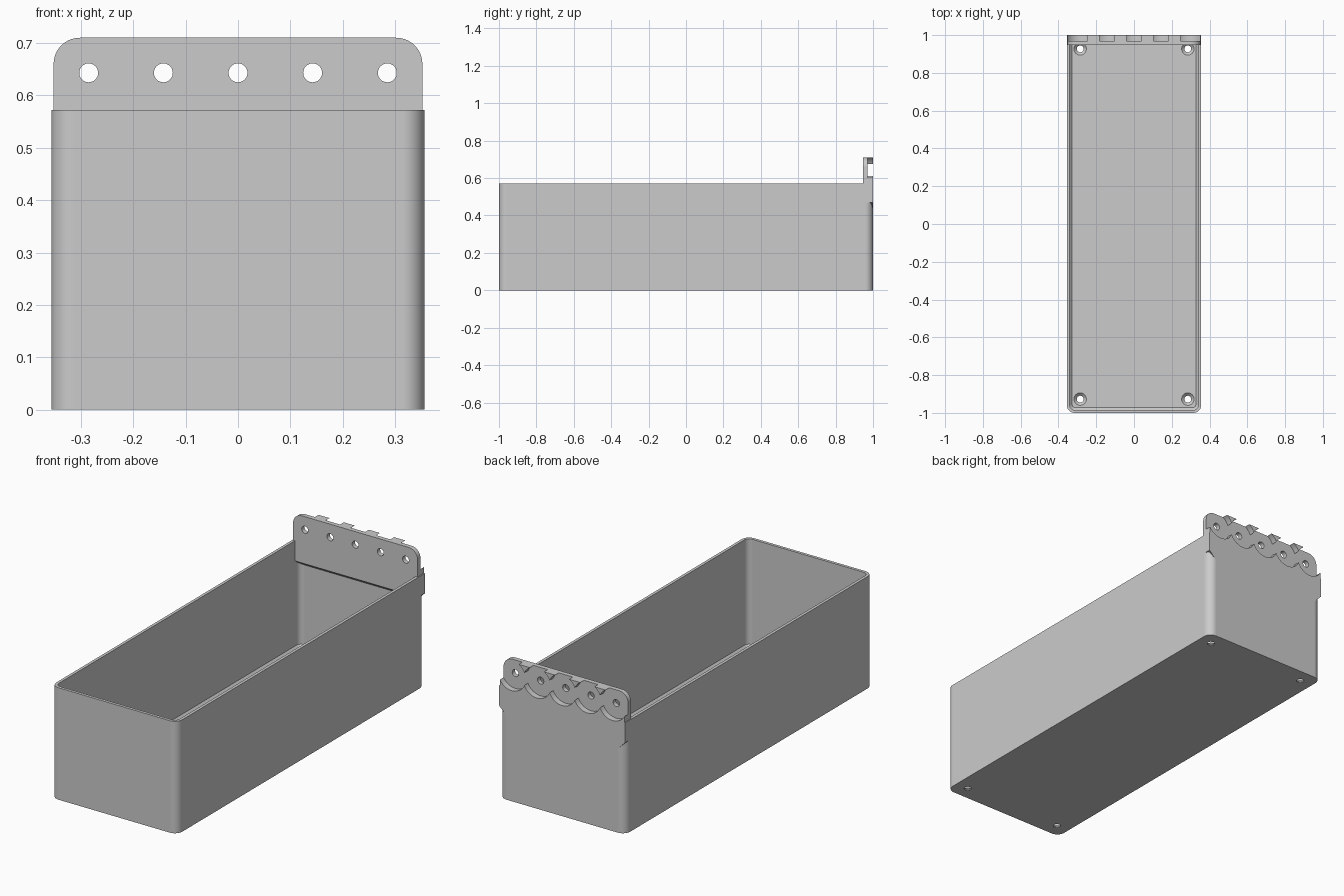
import bpy, bmesh, math
from mathutils import Matrix

cube = bpy.data.objects.get("Cube")
if cube:
    bpy.data.objects.remove(cube, do_unlink=True)

# Main sizes
HALF_W, HALF_L, RIM = 0.356, 1.0, 0.572
WALL, CORNER, FLOOR = 0.015, 0.042, 0.02
PLATE_W, PLATE_TOP, PLATE_Y = 0.352, 0.71, 0.947
HOLE_Z, HOLE_R, PITCH = 0.643, 0.018, 0.1425

mat = bpy.data.materials.new("plain grey")
mat.use_nodes = True
grey = (0.6, 0.6, 0.6, 1)
mat.diffuse_color = grey
mat.node_tree.nodes["Principled BSDF"].inputs["Base Color"].default_value = grey


def finish(bm, name):
    bmesh.ops.recalc_face_normals(bm, faces=bm.faces)
    mesh = bpy.data.meshes.new(name)
    bm.to_mesh(mesh)
    bm.free()
    mesh.materials.append(mat)
    ob = bpy.data.objects.new(name, mesh)
    bpy.context.collection.objects.link(ob)
    return ob


def loft(name, rings):
    """Solid through rings of equal point count, capped at both ends."""
    bm = bmesh.new()
    loops = [[bm.verts.new(p) for p in ring] for ring in rings]
    for a, b in zip(loops, loops[1:]):
        for i in range(len(a)):
            j = (i + 1) % len(a)
            bm.faces.new((a[i], a[j], b[j], b[i]))
    bm.faces.new(loops[0])
    bm.faces.new(loops[-1])
    return finish(bm, name)


def arc(cx, cy, r, start, end, steps=10):
    angles = [math.radians(start + (end - start) * i / steps) for i in range(steps + 1)]
    return [(cx + r * math.cos(a), cy + r * math.sin(a)) for a in angles]


def rounded_ring(inset, z):
    r = CORNER - inset
    x, y = HALF_W - CORNER, HALF_L - CORNER
    pts = []
    for i, (sx, sy) in enumerate([(1, 1), (-1, 1), (-1, -1), (1, -1)]):
        pts += arc(sx * x, sy * y, r, i * 90, i * 90 + 90)
    return [(px, py, z) for px, py in pts]


def cone(name, r1, r2, depth, matrix):
    bm = bmesh.new()
    bmesh.ops.create_cone(bm, cap_ends=True, segments=48, radius1=r1,
                          radius2=r2, depth=depth, matrix=matrix)
    return finish(bm, name)


def combine(target, other, operation):
    mod = target.modifiers.new(operation, "BOOLEAN")
    mod.operation, mod.solver, mod.object = operation, "EXACT", other
    bpy.context.view_layer.objects.active = target
    bpy.ops.object.modifier_apply(modifier=mod.name)
    bpy.data.objects.remove(other, do_unlink=True)


# Tray with thin walls and a bevelled inner floor edge
bin_body = loft("bin_body", [rounded_ring(0, 0), rounded_ring(0, RIM)])
cavity = loft("cavity_cutter", [rounded_ring(WALL + 0.014, FLOOR),
                                rounded_ring(WALL, FLOOR + 0.014),
                                rounded_ring(WALL, RIM + 0.1)])
combine(bin_body, cavity, "DIFFERENCE")

# Hanging plate: rounded top, stepped sides, sloped underside
half = [(HALF_W - 0.04, 0.43), (HALF_W, 0.47), (HALF_W, RIM), (PLATE_W, RIM)]
half += arc(PLATE_W - 0.05, PLATE_TOP - 0.05, 0.05, 0, 90)
outline = half + [(-x, z) for x, z in reversed(half)]
plate = loft("hanging_plate", [
    [(x, PLATE_Y, max(z, 0.47 - 0.001 * (z < 0.45))) for x, z in outline],
    [(x, HALF_L, z) for x, z in outline]])
combine(bin_body, plate, "UNION")

# Round pockets and through holes along the plate
turn = Matrix.Rotation(math.pi / 2, 4, "X")
for i in range(-2, 3):
    x = i * PITCH
    for r, y, depth in [(0.078, 1.02, 0.1), (HOLE_R, PLATE_Y, 0.3)]:
        place = Matrix.Translation((x, y, HOLE_Z)) @ turn
        combine(bin_body, cone("plate_cutter", r, r, depth, place), "DIFFERENCE")

# Countersunk screw holes in the floor corners
for sx in (-1, 1):
    for sy in (-1, 1):
        x, y = sx * 0.285, sy * 0.927
        combine(bin_body, cone("screw_cutter", HOLE_R, HOLE_R, 0.08,
                               Matrix.Translation((x, y, 0))), "DIFFERENCE")
        combine(bin_body, cone("sink_cutter", HOLE_R, 0.034, 0.016,
                               Matrix.Translation((x, y, FLOOR - 0.007))), "DIFFERENCE")

# Smooth curved walls, crisp edges
bpy.ops.object.select_all(action="DESELECT")
bin_body.select_set(True)
bpy.context.view_layer.objects.active = bin_body
bpy.ops.object.shade_smooth_by_angle(angle=math.radians(30))
weighted = bin_body.modifiers.new("even_shading", "WEIGHTED_NORMAL")
weighted.keep_sharp = True
